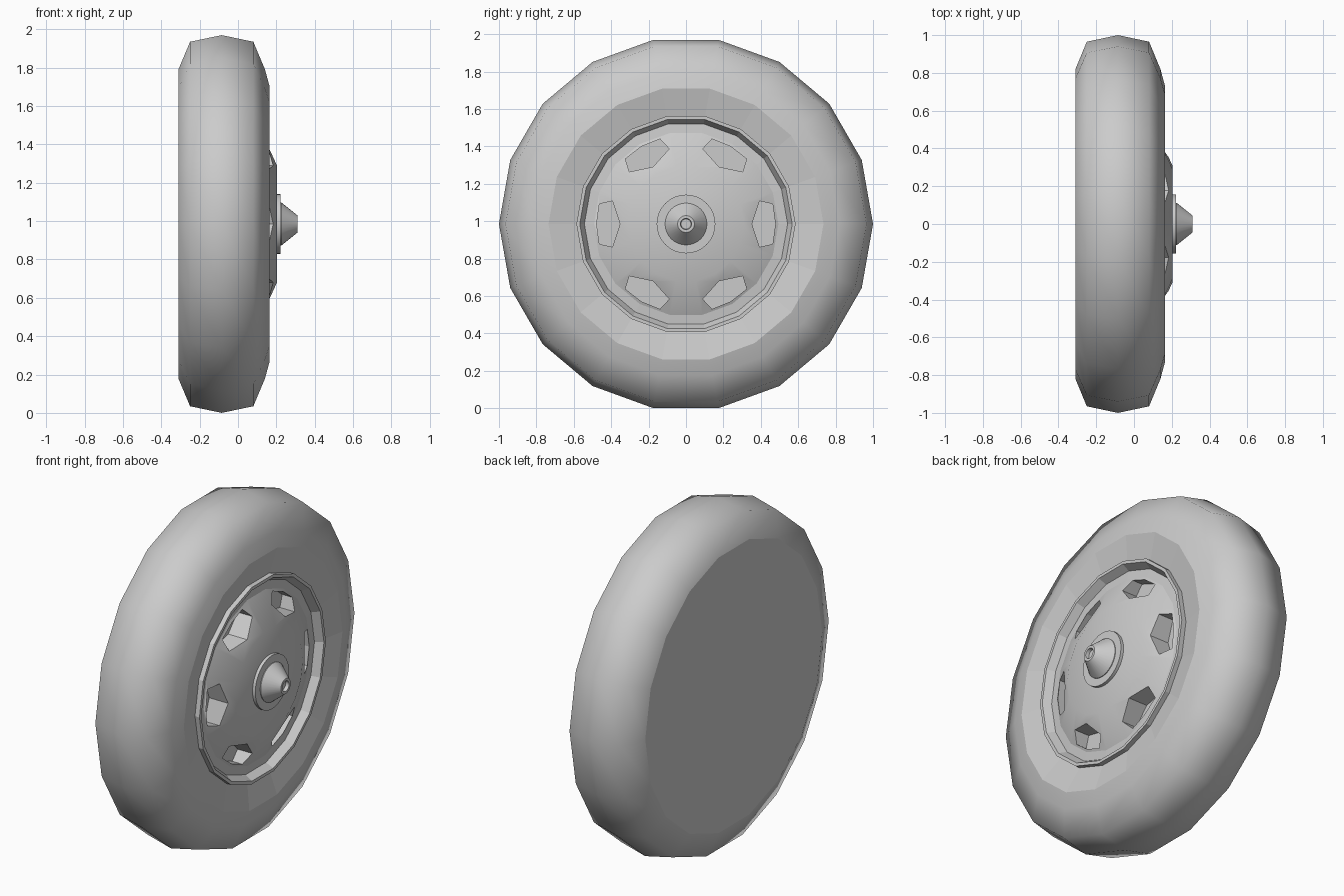
import bpy, bmesh
from math import cos, sin, tau, pi

if "Cube" in bpy.data.objects:
    bpy.data.objects.remove(bpy.data.objects["Cube"])

CENTRE_Z = 0.985

grey = bpy.data.materials.new("light_grey")
grey.use_nodes = True
colour = (0.6, 0.6, 0.6, 1)
grey.diffuse_color = colour
grey.node_tree.nodes["Principled BSDF"].inputs["Base Color"].default_value = colour


def finish(bm, name):
    bmesh.ops.recalc_face_normals(bm, faces=bm.faces)
    mesh = bpy.data.meshes.new(name)
    bm.to_mesh(mesh)
    bm.free()
    mesh.materials.append(grey)
    obj = bpy.data.objects.new(name, mesh)
    obj.location.z = CENTRE_Z
    bpy.context.collection.objects.link(obj)
    return obj


def lathe(name, profile, sides, smooth=(), sharp=()):
    """Spin (x, radius) points round the x axis; smooth lists bands, sharp lists rings."""
    bm = bmesh.new()
    rings = []
    for x, r in profile:
        count = sides if r else 1
        rings.append([bm.verts.new((x, r * cos(tau * i / sides), r * sin(tau * i / sides)))
                      for i in range(count)])
    for band, (a, b) in enumerate(zip(rings, rings[1:])):
        for i in range(sides):
            j = (i + 1) % sides
            corners = [a[i % len(a)], a[j % len(a)], b[j % len(b)], b[i % len(b)]]
            face = bm.faces.new(list(dict.fromkeys(corners)))
            face.smooth = band in smooth
    for ring in sharp:
        for i in range(sides):
            bm.edges.get((rings[ring][i], rings[ring][i - 1])).smooth = False
    return finish(bm, name)


# Tyre: flat closed back, rounded tread, dished outer sidewall
lathe("tyre", [(-0.31, 0), (-0.31, 0.82), (-0.25, 0.965), (-0.085, 1.0), (0.08, 0.965),
               (0.14, 0.82), (0.163, 0.735), (0.13, 0.58), (0.05, 0.56), (0.05, 0)],
      18, smooth=range(1, 6), sharp=(1, 6))

# Rim lip around the wheel disc
lathe("rim", [(0.06, 0.586), (0.16, 0.586), (0.16, 0.568), (0.115, 0.543), (0.06, 0.543)], 18)

# Domed wheel disc
disc = lathe("wheel_disc", [(0, 0), (0, 0.55), (0.115, 0.55), (0.12, 0.494),
                            (0.203, 0.31), (0.205, 0)], 18, smooth=(3, 4))

# Six hexagonal vent openings cut into the disc
outline = [(0.353, 0), (0.393, -0.123), (0.463, -0.107),
           (0.478, 0), (0.463, 0.107), (0.393, 0.123)]
bm = bmesh.new()
for k in range(6):
    c, s = cos(k * pi / 3), sin(k * pi / 3)
    ends = [[bm.verts.new((x, u * c - v * s, u * s + v * c)) for u, v in outline]
            for x in (0.06, 0.3)]
    for loop in ends:
        bm.faces.new(loop)
    for i in range(6):
        bm.faces.new((ends[0][i - 1], ends[0][i], ends[1][i], ends[1][i - 1]))
cutter = finish(bm, "vent_cutter")
cutter.hide_render = True
cutter.hide_set(True)
cut = disc.modifiers.new("vents", "BOOLEAN")
cut.operation = "DIFFERENCE"
cut.solver = "EXACT"
cut.object = cutter

# Hub washer and tapered axle cap with a recessed tip
lathe("hub_washer", [(0.19, 0), (0.19, 0.157), (0.222, 0.157), (0.222, 0)], 32, smooth=(1,), sharp=(1, 2))
lathe("axle_cap", [(0.21, 0), (0.21, 0.112), (0.226, 0.112), (0.31, 0.045),
                   (0.31, 0.03), (0.29, 0.027), (0.29, 0)],
      32, smooth=(1, 2, 4), sharp=(1, 2, 3, 4, 5))
